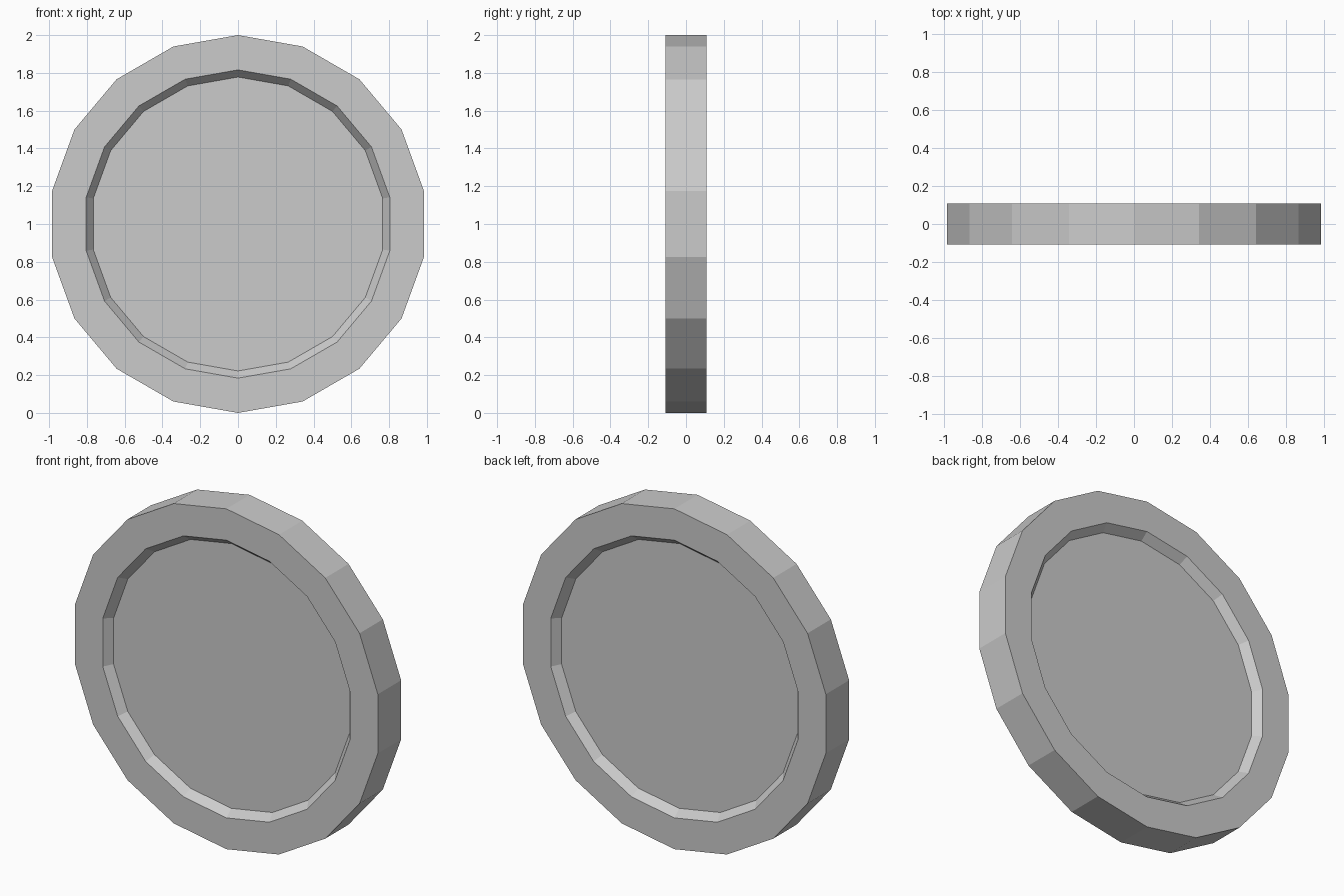
import bpy
import bmesh
from math import sin, cos, tau

SIDES = 18
HALF = 0.108      # half of the thickness
RECESS = 0.047    # depth of the sunken faces

cube = bpy.data.objects.get("Cube")
if cube:
    bpy.data.objects.remove(cube, do_unlink=True)

# Single plain grey
grey = bpy.data.materials.new("plain_grey")
grey.use_nodes = True
colour = (0.6, 0.6, 0.6, 1.0)
grey.diffuse_color = colour
grey.node_tree.nodes["Principled BSDF"].inputs["Base Color"].default_value = colour

bm = bmesh.new()


def ring(radius, y):
    """One loop of points around the y axis, with a corner at the top."""
    angles = [tau * i / SIDES for i in range(SIDES)]
    return [bm.verts.new((radius * sin(a), y, 1 + radius * cos(a))) for a in angles]


# Profile from front floor over the rim to back floor: (radius, y)
front = [(0.778, RECESS - HALF), (0.816, -HALF), (1.0, -HALF)]
profile = front + [(r, -y) for r, y in reversed(front)]
rings = [ring(r, y) for r, y in profile]

# Bevelled recess walls, rim faces and outer edge
for a, b in zip(rings, rings[1:]):
    for i in range(SIDES):
        j = (i + 1) % SIDES
        bm.faces.new((a[i], a[j], b[j], b[i]))

# Flat sunken faces
bm.faces.new(rings[0])
bm.faces.new(rings[-1])
bmesh.ops.recalc_face_normals(bm, faces=bm.faces)

mesh = bpy.data.meshes.new("rimmed_disc")
bm.to_mesh(mesh)
bm.free()
mesh.materials.append(grey)
disc = bpy.data.objects.new("rimmed_disc", mesh)
bpy.context.collection.objects.link(disc)
